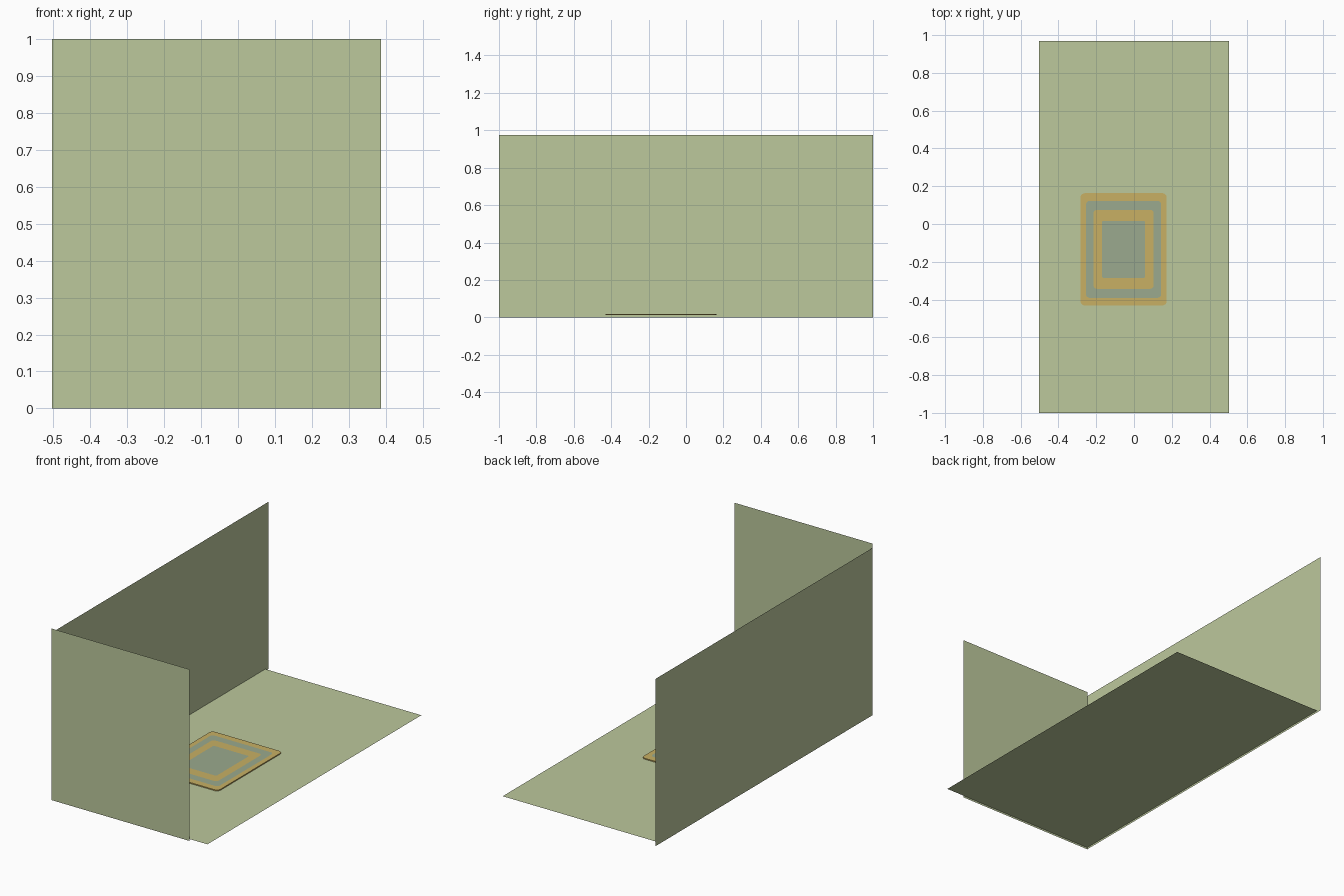
import bpy, bmesh, math
from mathutils import Vector

cube = bpy.data.objects.get("Cube")
if cube:
    bpy.data.objects.remove(cube, do_unlink=True)


def material(name, *srgb):
    linear = [((c / 255 + 0.055) / 1.055) ** 2.4 for c in srgb]
    mat = bpy.data.materials.new(name)
    mat.use_nodes = True
    mat.diffuse_color = (*linear, 1)
    mat.node_tree.nodes["Principled BSDF"].inputs["Base Color"].default_value = (*linear, 1)
    return mat


green = material("pale_green", 188, 200, 156)
tan = material("mat_tan", 200, 176, 100)
blue = material("mat_grey_blue", 155, 170, 142)


def add_object(name, bm, *mats):
    mesh = bpy.data.meshes.new(name)
    bm.to_mesh(mesh)
    bm.free()
    for m in mats:
        mesh.materials.append(m)
    obj = bpy.data.objects.new(name, mesh)
    bpy.context.collection.objects.link(obj)
    return obj


def panel(name, corner, side_a, side_b):
    """Single flat sheet spanned by two edge vectors."""
    o, a, b = Vector(corner), Vector(side_a), Vector(side_b)
    bm = bmesh.new()
    bm.faces.new([bm.verts.new(p) for p in (o, o + a, o + a + b, o + b)])
    return add_object(name, bm, green)


# Room shell
W = 0.503
panel("floor", (-W, -1, 0.011), (2 * W, 0, 0), (0, 1.97, 0))
panel("side_wall", (-W, -1, 0), (0, 2, 0), (0, 0, 0.975))
panel("front_wall", (-W, -1, 0), (0.89, 0, 0), (0, 0, 1))


# Floor mat with concentric colour bands
def rounded_loop(bm, half_x, half_y, radius, z, steps=5):
    verts = []
    for quarter, (sx, sy) in enumerate(((1, 1), (-1, 1), (-1, -1), (1, -1))):
        for i in range(steps + 1):
            a = (quarter + i / steps) * math.pi / 2
            verts.append(bm.verts.new((sx * (half_x - radius) + radius * math.cos(a),
                                       sy * (half_y - radius) + radius * math.sin(a), z)))
    return verts


def bridge(bm, outer, inner, index):
    n = len(outer)
    for i in range(n):
        j = (i + 1) % n
        bm.faces.new((outer[i], outer[j], inner[j], inner[i])).material_index = index


bm = bmesh.new()
low, high = 0.012, 0.018
base = rounded_loop(bm, 0.228, 0.297, 0.022, low)
bm.faces.new(base[::-1])
loop = rounded_loop(bm, 0.228, 0.297, 0.022, high)
bridge(bm, base, loop, 0)
bands = ((0.199, 0.257, 0.02), (0.159, 0.209, 0.018), (0.114, 0.151, 0.008))
for k, (hx, hy, r) in enumerate(bands):
    inner = rounded_loop(bm, hx, hy, r, high)
    bridge(bm, loop, inner, k % 2)
    loop = inner
bm.faces.new(loop).material_index = 1
mat_obj = add_object("floor_mat", bm, tan, blue)
mat_obj.location = (-0.055, -0.134, 0)
